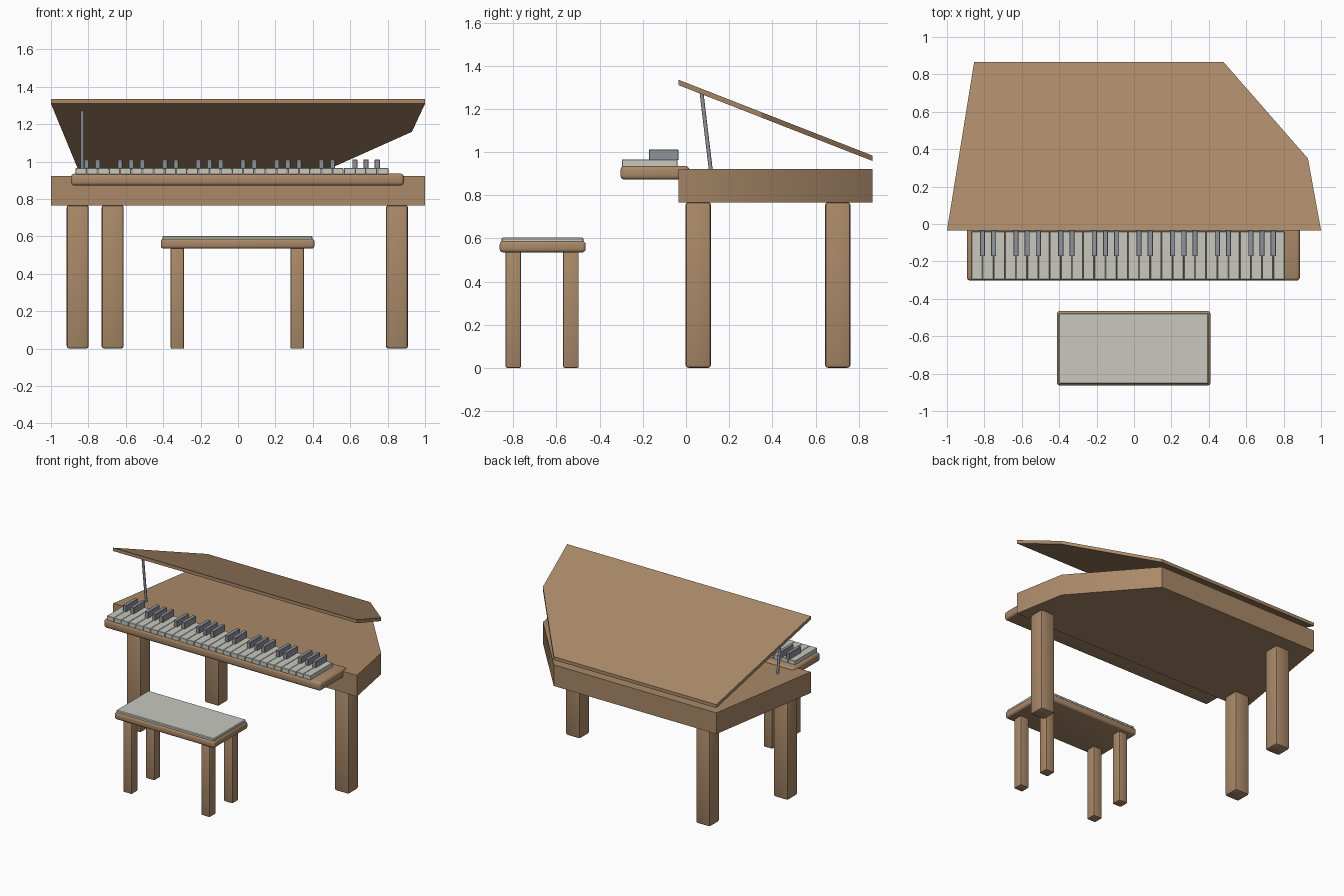
import bpy, bmesh, math
from mathutils import Vector

cube = bpy.data.objects.get("Cube")
if cube:
    bpy.data.objects.remove(cube, do_unlink=True)


def material(name, colour):
    mat = bpy.data.materials.new(name)
    mat.use_nodes = True
    mat.diffuse_color = (*colour, 1)
    mat.node_tree.nodes["Principled BSDF"].inputs["Base Color"].default_value = (*colour, 1)
    return mat


wood = material("warm wood", (0.40, 0.25, 0.14))
ivory = material("off white", (0.58, 0.58, 0.53))
slate = material("slate grey", (0.28, 0.30, 0.33))


def finish(name, bm, mat, smooth=None):
    bmesh.ops.recalc_face_normals(bm, faces=bm.faces)
    mesh = bpy.data.meshes.new(name)
    bm.to_mesh(mesh)
    bm.free()
    mesh.materials.append(mat)
    obj = bpy.data.objects.new(name, mesh)
    bpy.context.collection.objects.link(obj)
    if smooth:
        bpy.ops.object.select_all(action='DESELECT')
        obj.select_set(True)
        bpy.context.view_layer.objects.active = obj
        bpy.ops.object.shade_smooth_by_angle(angle=math.radians(smooth))
    return obj


def box(name, x, y, z, mat, bevel=0, segments=1, smooth=None):
    """Box spanning the given (low, high) ranges, with optional rounded edges."""
    bm = bmesh.new()
    bmesh.ops.create_cube(bm, size=1)
    for v in bm.verts:
        for i, (low, high) in enumerate((x, y, z)):
            v.co[i] = low if v.co[i] < 0 else high
    if bevel:
        bmesh.ops.bevel(bm, geom=bm.edges[:], offset=bevel, segments=segments,
                        profile=0.5, affect='EDGES')
    return finish(name, bm, mat, smooth)


def around(centre, width):
    return centre - width / 2, centre + width / 2


def slab(name, outline, bottom, thickness, mat, smooth=None):
    """Vertical prism on an outline, whose bottom height depends on y."""
    bm = bmesh.new()
    low = [bm.verts.new((x, y, bottom(y))) for x, y in outline]
    high = [bm.verts.new((x, y, bottom(y) + thickness)) for x, y in outline]
    bm.faces.new(low)
    bm.faces.new(high)
    for i in range(len(outline)):
        j = (i + 1) % len(outline)
        bm.faces.new((low[i], low[j], high[j], high[i]))
    return finish(name, bm, mat, smooth)


# Case and raised lid share one outline
outline = [(-1, -0.035), (1, -0.035), (0.93, 0.35), (0.48, 0.865), (-0.855, 0.865)]
slab("case", outline, lambda y: 0.765, 0.157, wood, smooth=40)
slab("lid", outline, lambda y: 1.31 - 0.391 * (y + 0.035), 0.025, wood)

# Lid prop
foot, head = Vector((-0.833, 0.115, 0.915)), Vector((-0.833, 0.072, 1.275))
bm = bmesh.new()
bmesh.ops.create_cone(bm, cap_ends=True, segments=12, radius1=0.009, radius2=0.009,
                      depth=(head - foot).length)
turn = (head - foot).to_track_quat('Z', 'Y')
for v in bm.verts:
    v.co = turn @ v.co + (foot + head) / 2
finish("lid_prop", bm, slate, smooth=40)

# Piano legs
for name, x, y in (("front_leg_right", -0.857, 0.057), ("front_leg_left", 0.85, 0.057),
                   ("back_leg", -0.67, 0.703)):
    box(name, around(x, 0.118), around(y, 0.118), (0, 0.768), wood, 0.014, 2, 40)

# Keyboard shelf and keys: four octaves of seven naturals
box("key_shelf", (-0.893, 0.887), (-0.303, 0.015), (0.872, 0.936), wood, 0.018, 3, 40)
pitch, start = 0.0598, -0.87
for i in range(28):
    left = start + i * pitch
    box(f"white_key_{i + 1}", (left + 0.001, left + pitch - 0.001),
        (-0.297, -0.04), (0.932, 0.965), ivory, 0.002)
    if i % 7 in (0, 1, 3, 4, 5):
        box(f"black_key_{i + 1}", around(left + pitch, 0.027),
            (-0.172, -0.035), (0.963, 1.011), slate, 0.002)

# Bench
box("bench_seat", (-0.413, 0.409), (-0.863, -0.465), (0.535, 0.587), wood, 0.015, 3, 40)
box("bench_cushion", (-0.403, 0.399), (-0.855, -0.475), (0.58, 0.603), ivory, 0.005, 1)
for x_name, x in (("right", -0.324), ("left", 0.317)):
    for y_name, y in (("front", -0.8), ("back", -0.533)):
        box(f"bench_leg_{y_name}_{x_name}", around(x, 0.072), around(y, 0.072),
            (0, 0.54), wood, 0.007, 2, 40)
